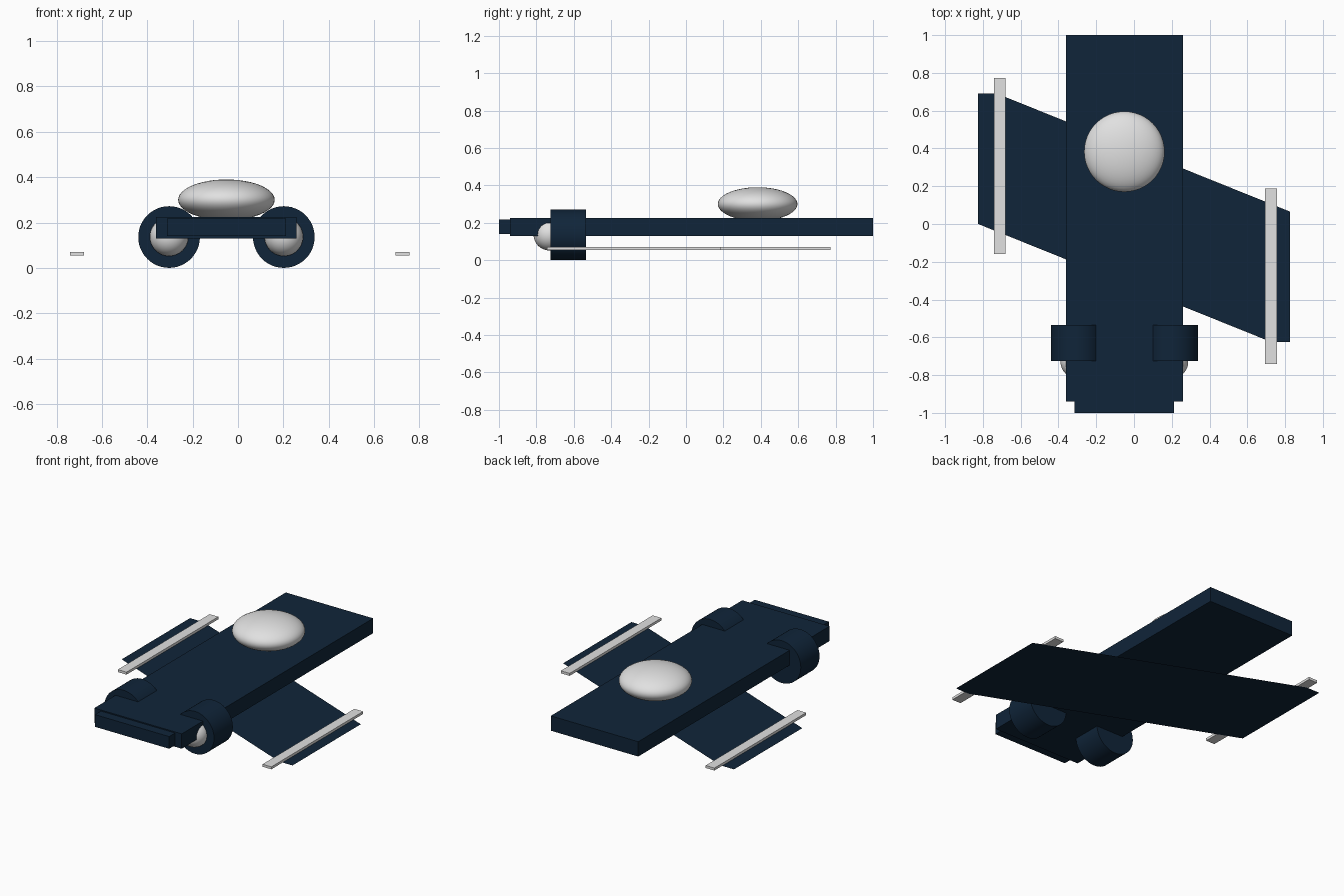
import bpy, math

if "Cube" in bpy.data.objects:
    bpy.data.objects.remove(bpy.data.objects["Cube"], do_unlink=True)


def make_material(name, rgb):
    mat = bpy.data.materials.new(name)
    mat.use_nodes = True
    mat.diffuse_color = (*rgb, 1)
    mat.node_tree.nodes["Principled BSDF"].inputs["Base Color"].default_value = (*rgb, 1)
    return mat


navy = make_material("navy", (0.005, 0.018, 0.041))
pale_grey = make_material("pale grey", (0.75, 0.75, 0.75))


def finish(name, mat, smooth=False):
    obj = bpy.context.object
    obj.name = name
    obj.data.materials.append(mat)
    if smooth:
        bpy.ops.object.transform_apply(location=False, rotation=True, scale=True)
        bpy.ops.object.shade_smooth_by_angle(angle=math.radians(35))
    return obj


def box(name, low, high, mat):
    centre = [(a + b) / 2 for a, b in zip(low, high)]
    bpy.ops.mesh.primitive_cube_add(size=1, location=centre)
    bpy.context.object.scale = [b - a for a, b in zip(low, high)]
    bpy.ops.object.transform_apply(location=False, rotation=False, scale=True)
    return finish(name, mat)


def ball(name, centre, radii, mat):
    bpy.ops.mesh.primitive_uv_sphere_add(segments=48, ring_count=24, location=centre)
    bpy.context.object.scale = radii
    return finish(name, mat, smooth=True)


# Hull slab with a narrower nose step
MID_X = -0.051
box("hull", (MID_X - 0.31, -0.94, 0.13), (MID_X + 0.31, 1.0, 0.225), navy)
box("nose", (MID_X - 0.263, -1.0, 0.14), (MID_X + 0.263, -0.94, 0.218), navy)

# Flattened dome on the hull
ball("dome", (MID_X, 0.383, 0.3), (0.213, 0.213, 0.09), pale_grey)

# Engines with round caps at the front
for side, sign in (("left", 1), ("right", -1)):
    x = MID_X + sign * 0.253
    bpy.ops.mesh.primitive_cylinder_add(vertices=48, radius=0.136, depth=0.19,
                                        location=(x, -0.63, 0.136),
                                        rotation=(math.pi / 2, 0, 0))
    finish(side + "_engine", navy, smooth=True)
    ball(side + "_engine_cap", (x, -0.73, 0.137), (0.085,) * 3, pale_grey)

# Thin slanted wing: half the outline, turned half way round for the other half
WING_Y, WING_Z = 0.033, 0.054
half = [(-0.825, -0.033), (-0.825, 0.659), (-0.73, 0.659)]
outline = half + [(-x, -y) for x, y in half]
mesh = bpy.data.meshes.new("wing")
mesh.from_pydata([(x, y + WING_Y, WING_Z) for x, y in outline], [],
                 [list(reversed(range(len(outline))))])
mesh.materials.append(navy)
wing = bpy.data.objects.new("wing", mesh)
bpy.context.collection.objects.link(wing)

# Long rails near the wing tips
for side, x, y in (("left", 0.725, -0.277), ("right", -0.711, 0.307)):
    box(side + "_rail", (x - 0.031, y - 0.465, 0.055), (x + 0.031, y + 0.465, 0.071), pale_grey)
